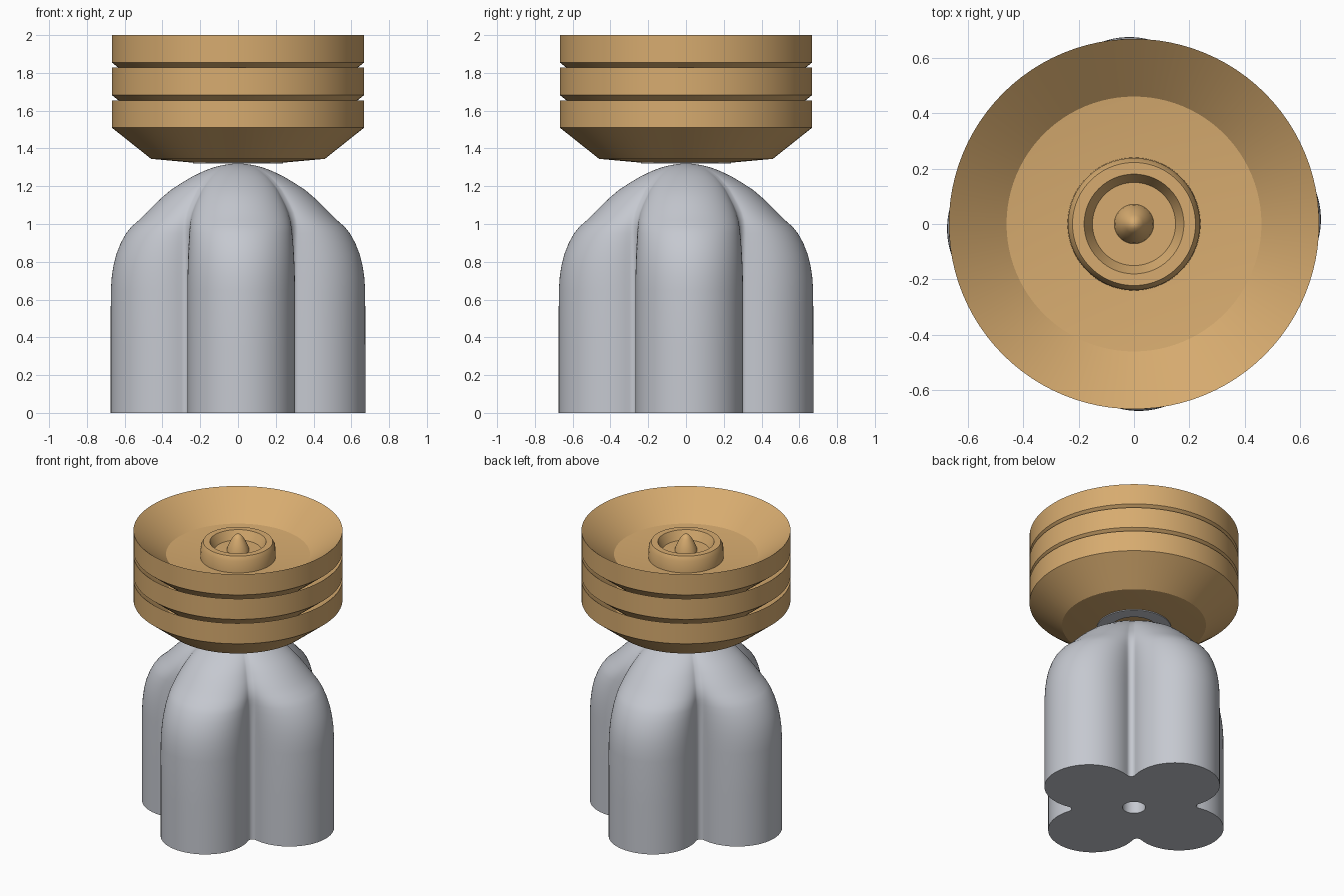
import bpy, bmesh, math
from mathutils import Vector

cube = bpy.data.objects.get("Cube")
if cube:
    bpy.data.objects.remove(cube, do_unlink=True)


def material(name, rgb):
    m = bpy.data.materials.new(name)
    m.use_nodes = True
    m.diffuse_color = (*rgb, 1)
    bsdf = m.node_tree.nodes["Principled BSDF"]
    bsdf.inputs["Base Color"].default_value = (*rgb, 1)
    bsdf.inputs["Roughness"].default_value = 0.6
    return m


GOLD = material("warm gold", (0.68, 0.41, 0.16))
GREY = material("pale grey", (0.56, 0.58, 0.63))


def finish(name, bm, mat, angle=30):
    bmesh.ops.recalc_face_normals(bm, faces=bm.faces)
    mesh = bpy.data.meshes.new(name)
    bm.to_mesh(mesh)
    bm.free()
    mesh.materials.append(mat)
    obj = bpy.data.objects.new(name, mesh)
    bpy.context.collection.objects.link(obj)
    bpy.ops.object.select_all(action="DESELECT")
    obj.select_set(True)
    bpy.context.view_layer.objects.active = obj
    bpy.ops.object.shade_smooth_by_angle(angle=math.radians(angle))
    return obj


def lathe(name, profile, mat, steps=96, closed=False):
    """Spin an (r, z) profile round the z axis."""
    bm = bmesh.new()
    verts = [bm.verts.new((r, 0, z)) for r, z in profile]
    pairs = list(zip(verts, verts[1:]))
    if closed:
        pairs.append((verts[-1], verts[0]))
    edges = [bm.edges.new(p) for p in pairs]
    bmesh.ops.spin(bm, geom=verts + edges, cent=(0, 0, 0), axis=(0, 0, 1),
                   angle=math.tau, steps=steps, use_duplicate=False)
    bmesh.ops.remove_doubles(bm, verts=bm.verts, dist=0.0005)
    return finish(name, bm, mat)


def arc(cx, cy, radius, start, end, count):
    for i in range(count):
        a = math.radians(start + (end - start) * i / (count - 1))
        yield Vector((cx + radius * math.cos(a), cy + radius * math.sin(a)))


# Four-lobed base: clover outline of lobe arcs and small valley fillets
LOBE, LOBE_R, FILLET = 0.39, 0.285, 0.03
VALLEY, OUTER = 0.398, 0.675
corner = 0.3026
quarter = list(arc(LOBE, 0, LOBE_R, -106, 106, 45))
quarter += list(arc(corner, corner, FILLET, 286, 164, 9))[1:-1]
outline = []
for q in range(4):
    turn = math.radians(90 * q + 2.5)
    for p in quarter:
        a = math.atan2(p.y, p.x) + turn
        outline.append((a, p.length, (p.length - VALLEY) / (OUTER - VALLEY)))

# Height, lobe reach, valley reach
levels = [(0, .675, .398), (.35, .675, .398), (.65, .674, .398), (.72, .669, .398),
          (.78, .66, .398), (.84, .645, .398), (.9, .621, .398), (.95, .593, .398),
          (.985, .565, .397), (1.02, .525, .392), (1.06, .484, .378),
          (1.1, .445, .355), (1.14, .403, .327), (1.18, .356, .298),
          (1.215, .302, .262), (1.25, .244, .22), (1.28, .182, .17),
          (1.3, .129, .124), (1.313, .075, .074), (1.319, .03, .03)]
HOLE_R, HOLE_TOP = 0.073, 1.1
bm = bmesh.new()
rings = []
for z, reach, valley in levels:
    ring = []
    for a, _, w in outline:
        r = valley + (reach - valley) * w
        ring.append(bm.verts.new((r * math.cos(a), r * math.sin(a), z)))
    rings.append(ring)
# Central hole in the underside
for z in (0, HOLE_TOP):
    rings.insert(0, [bm.verts.new((HOLE_R * math.cos(a), HOLE_R * math.sin(a), z))
                     for a, _, _ in outline])
n = len(outline)
for low, high in zip(rings, rings[1:]):
    for i in range(n):
        j = (i + 1) % n
        bm.faces.new((low[i], low[j], high[j], high[i]))
bm.faces.new(rings[0])
tip = bm.verts.new((0, 0, 1.32))
for i in range(n):
    bm.faces.new((rings[-1][i], rings[-1][(i + 1) % n], tip))
finish("lobed_base", bm, GREY, 40)

# Three nested bowls, each a cone-walled dish with a straight outer band
BAND, STEP, RIM = 0.145, 0.1725, 0.668
for i, name in enumerate(("top_bowl", "middle_bowl", "bottom_bowl")):
    z = 2 - STEP * i
    lathe(name, [(0, z - .19), (.24, z - .19), (.46, z - .168), (RIM, z),
                 (RIM, z - BAND), (.46, z - BAND - .165),
                 (.24, z - BAND - .185), (0, z - BAND - .185)], GOLD)

# Raised collar and spike in the top bowl
lathe("collar", [(.24, 1.8), (.238, 1.89), (.222, 1.92), (.18, 1.92),
                 (.15, 1.86), (0, 1.86)], GOLD)
lathe("spike", [(.073, 1.85), (.068, 1.88), (.05, 1.92), (.033, 1.95),
                (.018, 1.968), (0, 1.975)], GOLD, steps=48)

# Flat washer below the lowest bowl
lathe("washer", [(.15, 1.319), (.238, 1.319), (.238, 1.335), (.15, 1.335)],
      GREY, closed=True)
